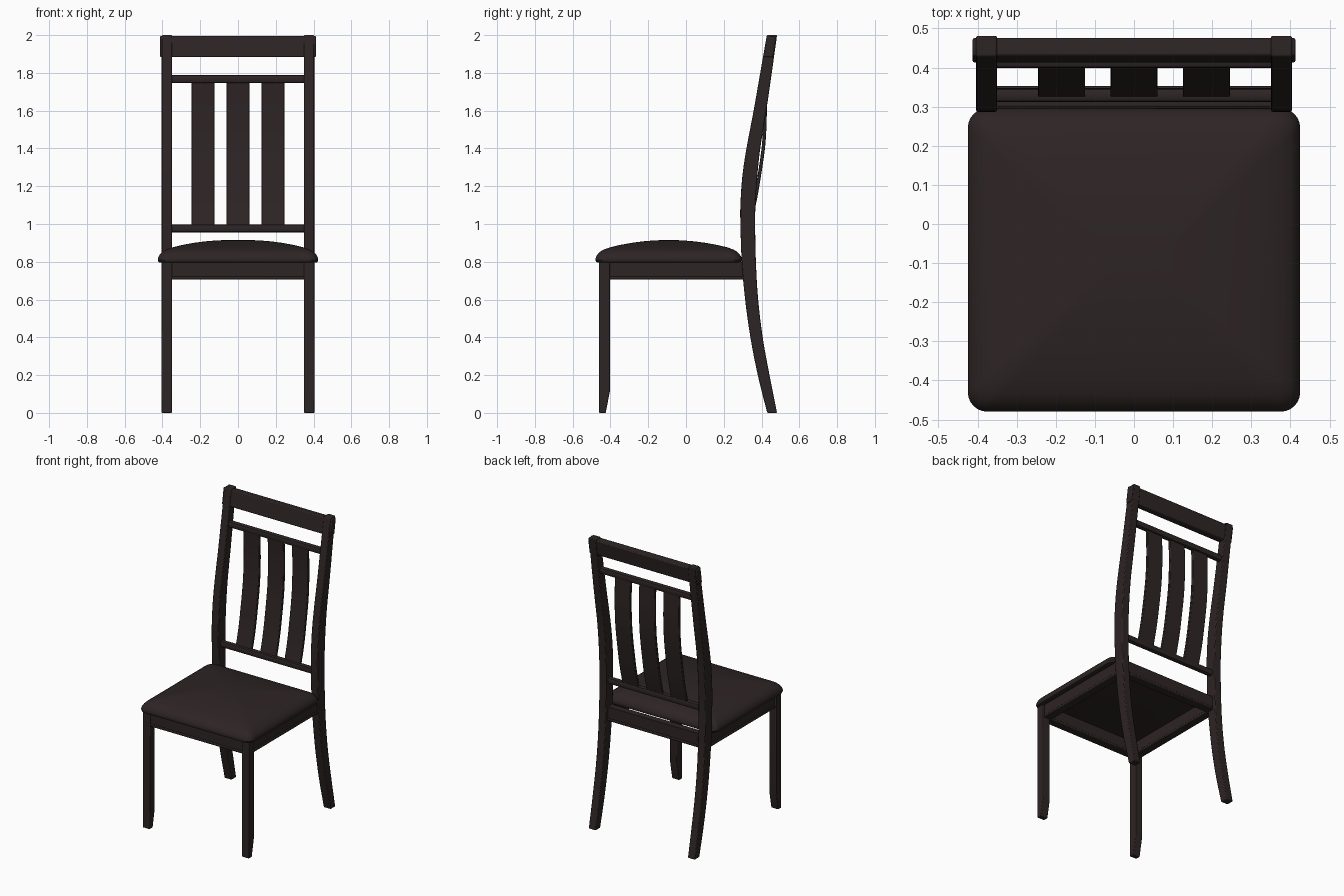
import bpy, bmesh, math
from mathutils import Vector

if "Cube" in bpy.data.objects:
    bpy.data.objects.remove(bpy.data.objects["Cube"])

wood = bpy.data.materials.new("dark espresso brown")
wood.diffuse_color = (0.027, 0.018, 0.018, 1)
wood.use_nodes = True
wood.node_tree.nodes["Principled BSDF"].inputs["Base Color"].default_value = wood.diffuse_color


def finish(name, bm, bevel=0.0):
    bmesh.ops.recalc_face_normals(bm, faces=bm.faces)
    me = bpy.data.meshes.new(name)
    bm.to_mesh(me)
    bm.free()
    me.materials.append(wood)
    ob = bpy.data.objects.new(name, me)
    bpy.context.collection.objects.link(ob)
    if bevel:
        m = ob.modifiers.new("bevel", 'BEVEL')
        m.width, m.segments, m.limit_method = bevel, 2, 'ANGLE'
        m.angle_limit = math.radians(40)
    bpy.ops.object.select_all(action='DESELECT')
    ob.select_set(True)
    bpy.context.view_layer.objects.active = ob
    bpy.ops.object.shade_smooth_by_angle(angle=math.radians(35))
    return ob


def loft(bm, rings):
    """Join rings of points with quads and close both ends."""
    vs = [[bm.verts.new(p) for p in r] for r in rings]
    n = len(vs[0])
    for a, b in zip(vs, vs[1:]):
        for i in range(n):
            bm.faces.new((a[i], a[(i + 1) % n], b[(i + 1) % n], b[i]))
    bm.faces.new(vs[0])
    bm.faces.new(vs[-1])


def smooth(pts, steps=4):
    """Catmull-Rom curve through the points."""
    p = [Vector(q) for q in pts]
    p = [2 * p[0] - p[1]] + p + [2 * p[-1] - p[-2]]
    out = []
    for a, b, c, d in zip(p, p[1:], p[2:], p[3:]):
        for k in range(steps):
            t = k / steps
            out.append(0.5 * (2 * b + (c - a) * t + (2 * a - 5 * b + 4 * c - d) * t * t
                              + (3 * b - a - 3 * c + d) * t ** 3))
    return out + [p[-2]]


def upright(name, x0, x1, rows, bevel):
    """Vertical piece; each row is (z, front y, back y)."""
    bm = bmesh.new()
    loft(bm, [[(x0, f, z), (x1, f, z), (x1, b, z), (x0, b, z)] for z, f, b in rows])
    return finish(name, bm, bevel)


def beam(name, x, profile, bevel):
    """Cross piece from -x to x with a (y, z) profile."""
    bm = bmesh.new()
    loft(bm, [[(s, y, z) for y, z in profile] for s in (-x, x)])
    return finish(name, bm, bevel)


def box(name, x0, x1, y0, y1, z0, z1, bevel=0.003):
    return upright(name, x0, x1, [(z0, y0, y1), (z1, y0, y1)], bevel)


# Legs: curved back posts and front legs tapered at the foot
post_rows = smooth([(0, .43, .482), (.2, .38, .442), (.4, .341, .406), (.6, .313, .382),
                    (.8, .295, .37), (1.0, .288, .366), (1.1, .288, .368), (1.25, .298, .377),
                    (1.4, .32, .393), (1.6, .358, .425), (1.8, .393, .454), (2.0, .428, .482)])
for side, s in (("left", -1), ("right", 1)):
    xa, xb = sorted((s * .35, s * .404))
    upright("back_post_" + side, xa, xb, post_rows, .005)
    upright("front_leg_" + side, xa, xb,
            [(0, -.46, -.425), (.12, -.46, -.402), (.8, -.46, -.402)], .004)
    # Side apron with a bead along the lower edge
    xa, xb = sorted((s * .345, s * .393))
    box("side_apron_" + side, xa, xb, -.41, .31, .715, .80)
    xa, xb = sorted((s * .34, s * .398))
    box("side_bead_" + side, xa, xb, -.41, .31, .705, .722, .005)

# Front and back aprons
for name, y0, y1 in (("front", -.45, -.402), ("back", .30, .348)):
    box(name + "_apron", -.36, .36, y0, y1, .715, .80)
    box(name + "_bead", -.36, .36, y0 - .005, y1 + .005, .705, .722, .005)

# Crest rail running through the posts
beam("crest_rail", .413, [(.412, 1.884), (.46, 1.884), (.477, 1.99), (.43, 1.996)], .006)


# Slim rails holding the slats
def slim_rail(name, y, z):
    ring = [(y + .018 * math.copysign(abs(math.cos(a)) ** .6, math.cos(a)),
             z + .022 * math.copysign(abs(math.sin(a)) ** .6, math.sin(a)))
            for a in (math.tau * (i + .5) / 12 for i in range(12))]
    beam(name, .36, ring, 0)


slim_rail("lower_slat_rail", .329, .977)
slim_rail("upper_slat_rail", .416, 1.767)

# Three bowed slats
slat_path = [(.98, .330), (1.1, .360), (1.2, .379), (1.4, .409),
             (1.55, .418), (1.65, .418), (1.765, .414)]
slat_rows = smooth([(z, y - .009, y + .009) for z, y in slat_path])
for name, x in (("left", -.185), ("middle", 0), ("right", .185)):
    upright("slat_" + name, x - .06, x + .06, slat_rows, .003)


# Domed cushion seat
def seat_ring(inset, z):
    hx, hy, cy = .425 - inset, .388 - inset, -.092
    r = max(.05 - inset * .1, .01)
    r = min(r, hy * .9)
    pts = []
    for q, (sx, sy) in enumerate(((1, 1), (-1, 1), (-1, -1), (1, -1))):
        for k in range(7):
            a = math.pi / 2 * (q + k / 6)
            pts.append((sx * (hx - r) + r * math.cos(a), cy + sy * (hy - r) + r * math.sin(a), z))
    return pts


bm = bmesh.new()
loft(bm, [seat_ring(i, z) for i, z in (
    (.014, .795), (.004, .799), (0, .81), (.003, .824), (.012, .84), (.025, .853), (.045, .865),
    (.08, .877), (.13, .889), (.19, .9), (.25, .908), (.31, .913), (.36, .915))])
finish("seat_cushion", bm)
